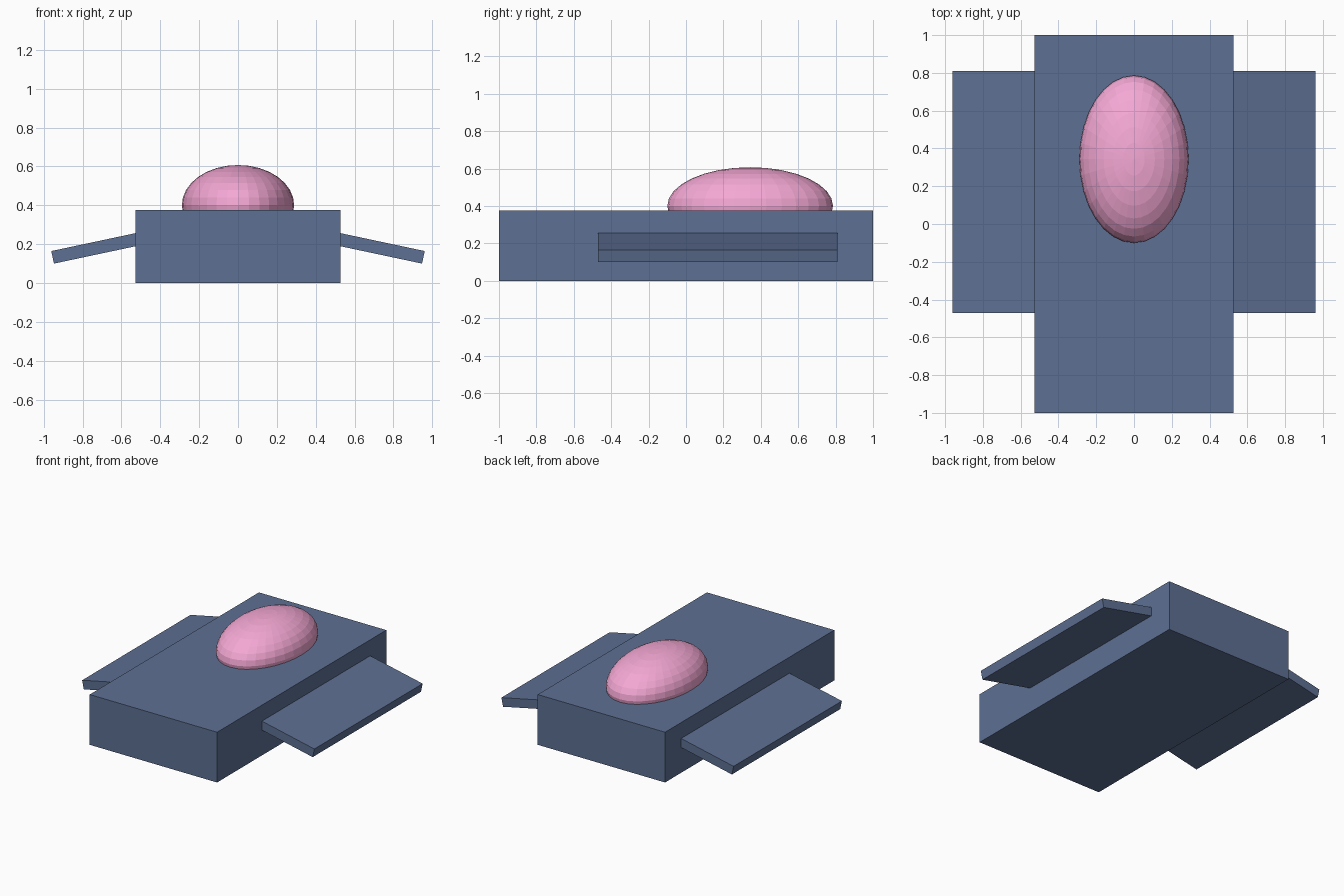
import bpy
from math import radians, cos, sin

if "Cube" in bpy.data.objects:
    bpy.data.objects.remove(bpy.data.objects["Cube"])


def material(name, rgb):
    mat = bpy.data.materials.new(name)
    mat.diffuse_color = (*rgb, 1)
    mat.use_nodes = True
    mat.node_tree.nodes["Principled BSDF"].inputs["Base Color"].default_value = mat.diffuse_color
    return mat


blue = material("slate_blue", (0.11, 0.16, 0.29))
pink = material("pink", (0.91, 0.39, 0.66))


def box(name, size, loc, tilt=0):
    bpy.ops.mesh.primitive_cube_add(size=1, location=loc, rotation=(0, tilt, 0))
    ob = bpy.context.object
    ob.name = name
    ob.scale = size
    ob.data.materials.append(blue)
    return ob


# Main hull block
box("hull", (1.054, 2.0, 0.376), (0, 0, 0.188))

# Drooping side wings, positioned back from the centre of their outer edge
droop, span = radians(12), 0.458
for side, label in ((1, "right"), (-1, "left")):
    x = 0.954 - cos(droop) * span / 2
    z = 0.132 + sin(droop) * span / 2
    box(label + "_wing", (span, 1.28, 0.066), (side * x, 0.17, z), side * droop)

# Faceted canopy dome, partly sunk into the hull
bpy.ops.mesh.primitive_uv_sphere_add(segments=32, ring_count=16, radius=1,
                                     location=(0, 0.343, 0.4))
canopy = bpy.context.object
canopy.name = "canopy"
canopy.scale = (0.289, 0.443, 0.207)
canopy.data.materials.append(pink)
